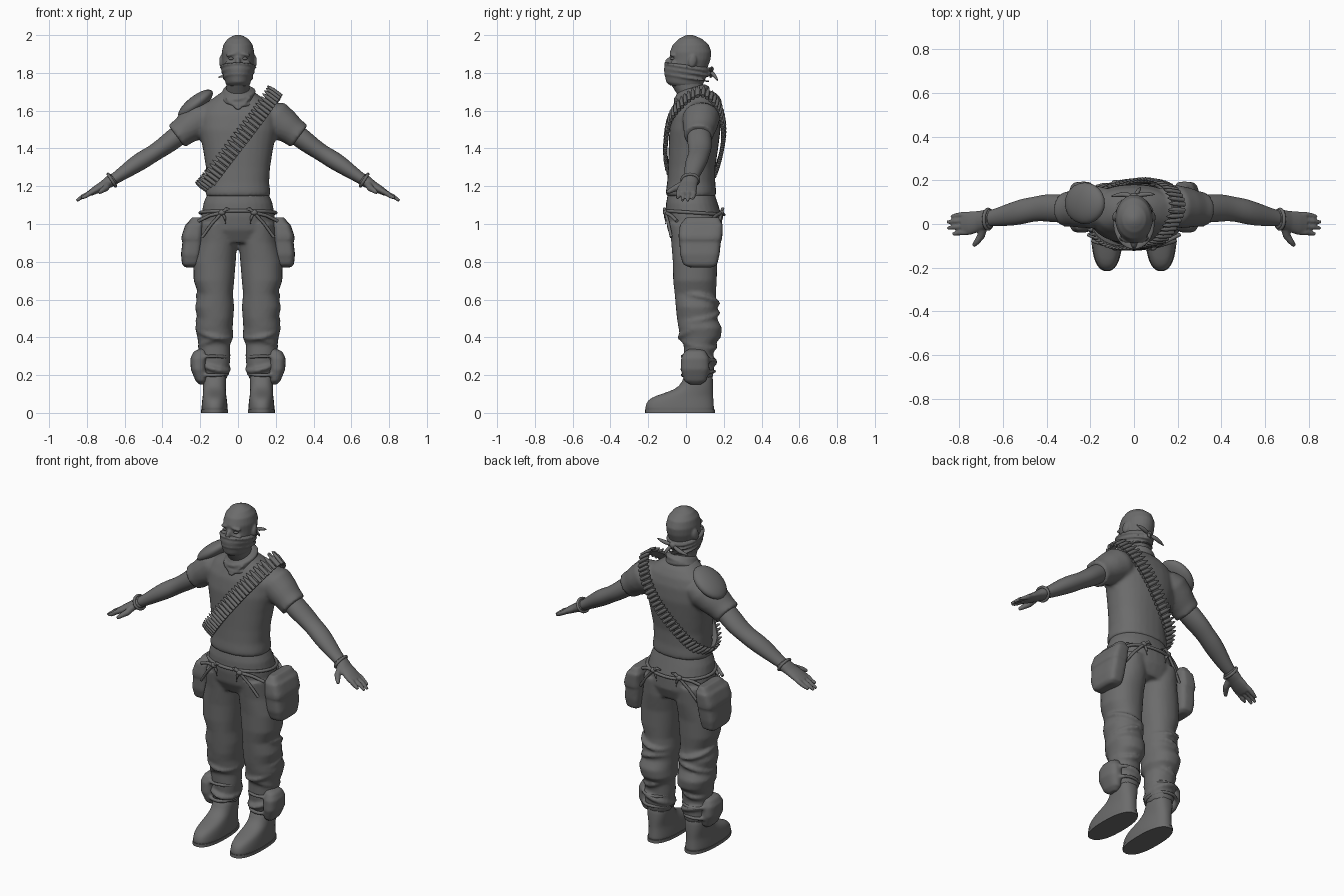
import bpy
import bmesh
import math
from mathutils import Vector, Matrix, Euler
from mathutils.geometry import interpolate_bezier

start_cube = bpy.data.objects.get("Cube")
if start_cube:
    bpy.data.objects.remove(start_cube, do_unlink=True)

grey = bpy.data.materials.new("dark_grey")
grey.use_nodes = True
grey.diffuse_color = (.15, .15, .15, 1)
grey.node_tree.nodes["Principled BSDF"].inputs["Base Color"].default_value = grey.diffuse_color


def skin(bm, rings, closed=False):
    """Bridge rings of points into a tube, capped unless closed."""
    loops = [[bm.verts.new(p) for p in ring] for ring in rings]
    pairs = list(zip(loops, loops[1:]))
    if closed:
        pairs.append((loops[-1], loops[0]))
    for low, high in pairs:
        count = len(low)
        for i in range(count):
            j = (i + 1) % count
            bm.faces.new((low[i], low[j], high[j], high[i]))
    if not closed:
        bm.faces.new(loops[0][::-1])
        bm.faces.new(loops[-1])


def outline(power, sides):
    """Unit superellipse: power 2 is round, higher is boxier."""
    for i in range(sides):
        angle = math.tau * i / sides
        c, s = math.cos(angle), math.sin(angle)
        yield (math.copysign(abs(c) ** (2 / power), c), math.copysign(abs(s) ** (2 / power), s))


def stack(bm, levels, power=2, tilt=0, sides=28):
    """Levels of (z, x min, x max, y min, y max)."""
    rings = []
    for z, x0, x1, y0, y1 in levels:
        a, b = (x1 - x0) / 2, (y1 - y0) / 2
        rings.append([((x0 + x1) / 2 + a * u, (y0 + y1) / 2 + b * v, z + tilt * b * v)
                      for u, v in outline(power, sides)])
    skin(bm, rings)


def even(levels):
    """Levels symmetric in x, from (z, half width, y min, y max)."""
    return [(z, -w, w, y0, y1) for z, w, y0, y1 in levels]


def limb(bm, rings, axis, sides=20):
    """Rings of (x, y, z, thickness, y radius), all square to one axis."""
    across = Vector((0, 1, 0)).cross(Vector(axis).normalized())
    skin(bm, [[Vector((x, y, z)) + across * (a * u) + Vector((0, b * v, 0))
               for u, v in outline(2, sides)] for x, y, z, a, b in rings])


def tube(bm, points, radii, closed=False, sides=10):
    points = [Vector(p) for p in points]
    count = len(points)
    if not isinstance(radii, (list, tuple)):
        radii = [radii] * count
    rings = []
    for i, (p, r) in enumerate(zip(points, radii)):
        after = points[(i + 1) % count] if closed else points[min(i + 1, count - 1)]
        before = points[i - 1] if closed else points[max(i - 1, 0)]
        t = (after - before).normalized()
        ref = Vector((1, 0, 0)) if abs(t.z) > .95 else Vector((0, 0, 1))
        u = t.cross(ref).normalized()
        v = t.cross(u)
        rings.append([p + u * (r * c) + v * (r * s) for c, s in outline(2, sides)])
    skin(bm, rings, closed)


def ball(bm, centre, size, turn=(0, 0, 0)):
    matrix = (Matrix.Translation(centre) @ Euler([math.radians(a) for a in turn]).to_matrix().to_4x4()
              @ Matrix.Diagonal((*size, 1)))
    bmesh.ops.create_uvsphere(bm, u_segments=24, v_segments=16, radius=1, matrix=matrix)


def hoop(x, y, z, a, b, slope_x=0, slope_y=0):
    return [(x + a * u, y + b * v, z + slope_x * u + slope_y * v) for u, v in outline(2, 32)]


def part(name, bm, mirror=False, blend=0, subdivide=0, smooth=4):
    """Turn a bmesh into a finished object."""
    bmesh.ops.recalc_face_normals(bm, faces=bm.faces[:])
    mesh = bpy.data.meshes.new(name)
    bm.to_mesh(mesh)
    bm.free()
    mesh.materials.append(grey)
    mesh.polygons.foreach_set("use_smooth", [True] * len(mesh.polygons))
    mesh.set_sharp_from_angle(angle=math.radians(50))
    obj = bpy.data.objects.new(name, mesh)
    bpy.context.collection.objects.link(obj)
    if mirror:
        obj.modifiers.new("Mirror", "MIRROR").use_mirror_merge = False
    if subdivide:
        obj.modifiers.new("Subdivision", "SUBSURF").levels = subdivide
    if blend:
        remesh = obj.modifiers.new("Blend", "REMESH")
        remesh.mode, remesh.voxel_size, remesh.use_smooth_shade = "VOXEL", blend, True
        relax = obj.modifiers.new("Relax", "SMOOTH")
        relax.factor, relax.iterations = .5, smooth
    return obj


# Head with brow, nose, eyes and ears
bm = bmesh.new()
stack(bm, even([(1.66, .06, -.03, .09), (1.74, .062, -.08, .09), (1.78, .07, -.1, .095), (1.83, .08, -.092, .115),
                (1.87, .085, -.082, .13), (1.91, .086, -.086, .135), (1.95, .077, -.07, .12),
                (1.98, .055, -.038, .085), (1.995, .03, -.01, .05), (2.002, .01, .01, .03)]))
ball(bm, (0, -.088, 1.855), (.014, .024, .03), (-20, 0, 0))
for s in (-1, 1):
    ball(bm, (.036 * s, -.072, 1.897), (.03, .014, .009), (0, 12 * s, 15 * s))
    ball(bm, (.04 * s, -.066, 1.85), (.028, .016, .014))
    ball(bm, (.088 * s, .035, 1.862), (.011, .022, .034), (-12, 0, 12 * s))
part("head", bm, blend=.006, smooth=3)
bm = bmesh.new()
ball(bm, (.036, -.07, 1.876), (.014, .013, .008))
part("eyes", bm, mirror=True)

# Face mask with folds, knot and tails
bm = bmesh.new()
stack(bm, even([(1.725, .05, -.085, .06), (1.74, .064, -.105, .085), (1.775, .074, -.112, .1),
                (1.8, .083, -.117, .112), (1.83, .09, -.112, .122), (1.842, .087, -.1, .118)]), tilt=-.12)
for lift in (1.775, 1.805, 1.83):
    tube(bm, hoop(0, .004, lift, .083 + (lift - 1.8) / 4, .115, slope_y=-.02), .006, True)
ball(bm, (0, .125, 1.81), (.022, .018, .02))
part("face_mask", bm, blend=.006, smooth=3)
bm = bmesh.new()
tube(bm, [(0, .125, 1.81), (.05, .14, 1.822), (.1, .135, 1.83)], [.008, .015, .002])
tube(bm, [(0, .125, 1.81), (-.05, .14, 1.79), (-.11, .125, 1.775)], [.008, .016, .002])
tube(bm, [(0, .125, 1.81), (.02, .15, 1.79), (.03, .17, 1.755)], [.008, .013, .002])
part("mask_tails", bm, subdivide=1)

# Neck scarf, dipping at the front
bm = bmesh.new()
stack(bm, even([(1.655, .09, -.06, .125), (1.68, .092, -.062, .125), (1.7, .084, -.055, .115),
                (1.72, .074, -.045, .1)]), tilt=.3)
tube(bm, hoop(0, .03, 1.69, .083, .085, .012, .03), .011, True)
tube(bm, hoop(0, .03, 1.665, .09, .09, -.01, .035), .009, True)
skin(bm, [[(-.07, -.05, 1.67), (.07, -.05, 1.67), (.07, .0, 1.67), (-.07, .0, 1.67)],
          [(-.008, -.075, 1.605), (.008, -.075, 1.605), (.008, -.05, 1.605), (-.008, -.05, 1.605)]])
part("neck_scarf", bm, blend=.007, smooth=3)

# Shirt: torso and short sleeves
down_arm = (.8, 0, -.6)
bm = bmesh.new()
stack(bm, even([(1.145, .172, -.104, .158), (1.17, .172, -.107, .16), (1.22, .165, -.1, .155),
                (1.3, .17, -.095, .155), (1.4, .186, -.092, .17), (1.5, .207, -.088, .183),
                (1.58, .205, -.072, .18), (1.635, .175, -.048, .165), (1.675, .12, -.03, .14),
                (1.71, .07, -.025, .1)]), power=2.3)
for s in (-1, 1):
    limb(bm, [(.13 * s, .08, 1.59, .07, .085), (.19 * s, .08, 1.56, .1, .1), (.25 * s, .075, 1.52, .087, .092),
              (.29 * s, .07, 1.49, .076, .082), (.325 * s, .066, 1.464, .074, .078)], (.8 * s, 0, -.6))
part("shirt", bm, blend=.011)

# Bare arms
bm = bmesh.new()
limb(bm, [(.25, .07, 1.52, .055, .06), (.34, .07, 1.45, .056, .066), (.4, .075, 1.405, .049, .064),
          (.45, .07, 1.372, .045, .056), (.5, .06, 1.342, .049, .059), (.55, .048, 1.31, .045, .056),
          (.61, .035, 1.268, .036, .045), (.66, .026, 1.235, .029, .036), (.69, .02, 1.22, .027, .034)], down_arm)
part("arms", bm, mirror=True, subdivide=1)

# Gloves: cuff, palm, fingers and thumb
bm = bmesh.new()
limb(bm, [(.655, .024, 1.24, .034, .044), (.68, .02, 1.224, .032, .046), (.71, .012, 1.205, .026, .048),
          (.75, .004, 1.182, .022, .054), (.785, .002, 1.162, .016, .05)], down_arm)
tube(bm, [(.69, -.015, 1.21), (.7, -.055, 1.19), (.72, -.082, 1.177), (.735, -.1, 1.165)], [.02, .018, .014, .009])
for y, reach in ((-.038, .045), (-.011, .068), (.016, .07), (.042, .052)):
    tube(bm, [(.76, y, 1.176), (.785, y, 1.163), (.785 + reach / 2, y - .003, 1.147),
              (.785 + reach, y - .008, 1.165 - .6 * reach)], [.013, .014, .012, .008])
part("gloves", bm, mirror=True, blend=.005, smooth=2)
bm = bmesh.new()
tube(bm, [(.668 + .02 * v, .022 + .045 * u, 1.232 + .032 * v) for u, v in outline(2, 24)], .008, True)
part("glove_cuffs", bm, mirror=True)

# Shoulder pad on the right side only
bm = bmesh.new()
ball(bm, (-.225, .095, 1.635), (.112, .095, .042), (0, -38, 0))
part("shoulder_pad", bm)

# Trousers: hips, legs and bunched folds
bm = bmesh.new()
stack(bm, even([(1.165, .16, -.095, .15), (1.11, .183, -.106, .168), (1.04, .195, -.108, .19),
                (.97, .2, -.098, .192), (.9, .185, -.06, .165)]), power=2.2)
for s in (-1, 1):
    levels = [(1, .02, .2, -.09, .185), (.9, .004, .212, -.078, .18), (.8, .012, .236, -.07, .165),
              (.7, .02, .235, -.068, .163), (.63, .027, .21, -.06, .158), (.56, .02, .228, -.054, .163),
              (.5, .025, .215, -.048, .165), (.45, .028, .227, -.04, .19), (.4, .025, .215, -.03, .185),
              (.36, .042, .21, -.012, .15), (.3, .04, .205, -.012, .145), (.22, .047, .2, -.008, .148),
              (.18, .06, .185, .0, .14)]
    stack(bm, [(z, *sorted((x0 * s, x1 * s)), y0, y1) for z, x0, x1, y0, y1 in levels], power=2.2)
    for z, slope, lean in ((.6, .02, -.02), (.51, -.02, .02), (.43, .02, .03), (.37, -.02, -.02), (.25, .02, .02)):
        thin = .09 if z > .4 else .076
        tube(bm, hoop(.125 * s, .068, z, thin, thin + .012, slope * s, lean), .012, True)
part("trousers", bm, blend=.01, smooth=3)

# Guards hanging at the ankles
bm = bmesh.new()
stack(bm, [(.15, .17, .205, .02, .08), (.17, .165, .225, -.01, .108), (.23, .165, .25, -.028, .124),
           (.29, .165, .252, -.026, .122), (.325, .165, .235, -.008, .105), (.34, .17, .2, .02, .08)], power=2.5)
tube(bm, hoop(.135, .066, .29, .085, .085, .0, -.01), .011, True)
tube(bm, hoop(.135, .066, .21, .08, .084, .0, .01), .011, True)
part("ankle_guards", bm, mirror=True, blend=.008, smooth=3)

# Boots
bm = bmesh.new()
stack(bm, [(0, .056, .192, -.21, .148), (.015, .054, .194, -.217, .15), (.05, .056, .192, -.214, .147),
           (.08, .06, .188, -.19, .145), (.1, .063, .186, -.13, .145), (.125, .064, .185, -.055, .145),
           (.16, .062, .186, -.018, .144), (.24, .06, .188, .0, .14)], power=2.4)
part("boots", bm, mirror=True, subdivide=1)
bm = bmesh.new()
stack(bm, [(0, .052, .196, -.216, .153), (.018, .052, .196, -.216, .153)], power=2.4, sides=40)
part("boot_soles", bm, mirror=True)

# Hip pouches with flaps
bm = bmesh.new()
stack(bm, [(.77, .225, .28, .02, .14), (.785, .205, .296, -.015, .165), (.84, .195, .302, -.032, .178),
           (.92, .185, .292, -.035, .186), (1, .18, .27, -.028, .19), (1.035, .195, .245, .0, .175)], power=4)
stack(bm, [(.915, .185, .3, -.038, .19), (.94, .185, .298, -.04, .193), (1, .18, .277, -.032, .195)], power=4)
part("hip_pouches", bm, mirror=True, blend=.009, smooth=3)

# Cord belt, knots and straps down to the pouches
bm = bmesh.new()
tube(bm, hoop(0, .043, 1.06, .2, .157, 0, -.01), .009, True)
part("cord_belt", bm)
bm = bmesh.new()
for y, inward in ((-.108, .03), (.188, -.03)):
    ball(bm, (.085, y, 1.06), (.018, .014, .014))
    tube(bm, [(.085, y, 1.06), (.14, y + inward / 2, 1.0), (.19, y + inward, .93)], .008)
    tube(bm, [(.085, y, 1.06), (.15, y + inward, 1.045), (.21, y + inward * 2, 1.015)], .009)
    tube(bm, [(.085, y, 1.06), (.06, y - inward / 5, 1.08), (.035, y, 1.075)], [.008, .009, .003])
    tube(bm, [(.085, y, 1.06), (.07, y, 1.035), (.065, y, 1.0)], [.007, .008, .003])
part("pouch_straps", bm, mirror=True)

# Cartridge belt: a closed loop from the left shoulder to the right side
guide = [Vector(p) for p in ((.19, .06, 1.7), (.115, -.068, 1.59), (0, -.105, 1.44), (-.1, -.096, 1.31),
                             (-.168, -.04, 1.22), (-.185, .05, 1.2), (-.13, .145, 1.27), (0, .192, 1.42),
                             (.1, .193, 1.55), (.17, .148, 1.66))]
path = []
for i, p in enumerate(guide):
    q, before, after = guide[(i + 1) % len(guide)], guide[i - 1], guide[(i + 2) % len(guide)]
    path += interpolate_bezier(p, p + (q - before) / 6, q - (after - p) / 6, q, 40)[:-1]
spacing = .0235
picked = [path[0]]
for p in path:
    if (p - picked[-1]).length >= spacing:
        picked.append(p)
centre = Vector((0, .05, 1.45))
band, rounds = [], bmesh.new()
for i, p in enumerate(picked):
    along = (picked[(i + 1) % len(picked)] - picked[i - 1]).normalized()
    aim = along.cross(p - centre).normalized()
    out = aim.cross(along)
    band.append([p + aim * a + out * b for a, b in ((-.028, -.008), (.02, -.008), (.02, .003), (-.028, .003))])
    tube(rounds, [p + aim * d + out * .004 for d in (-.045, -.04, .015, .022, .036, .046)],
         [.0105, .0105, .0105, .008, .006, .0015])
part("cartridges", rounds)
bm = bmesh.new()
skin(bm, band, closed=True)
part("cartridge_band", bm)
